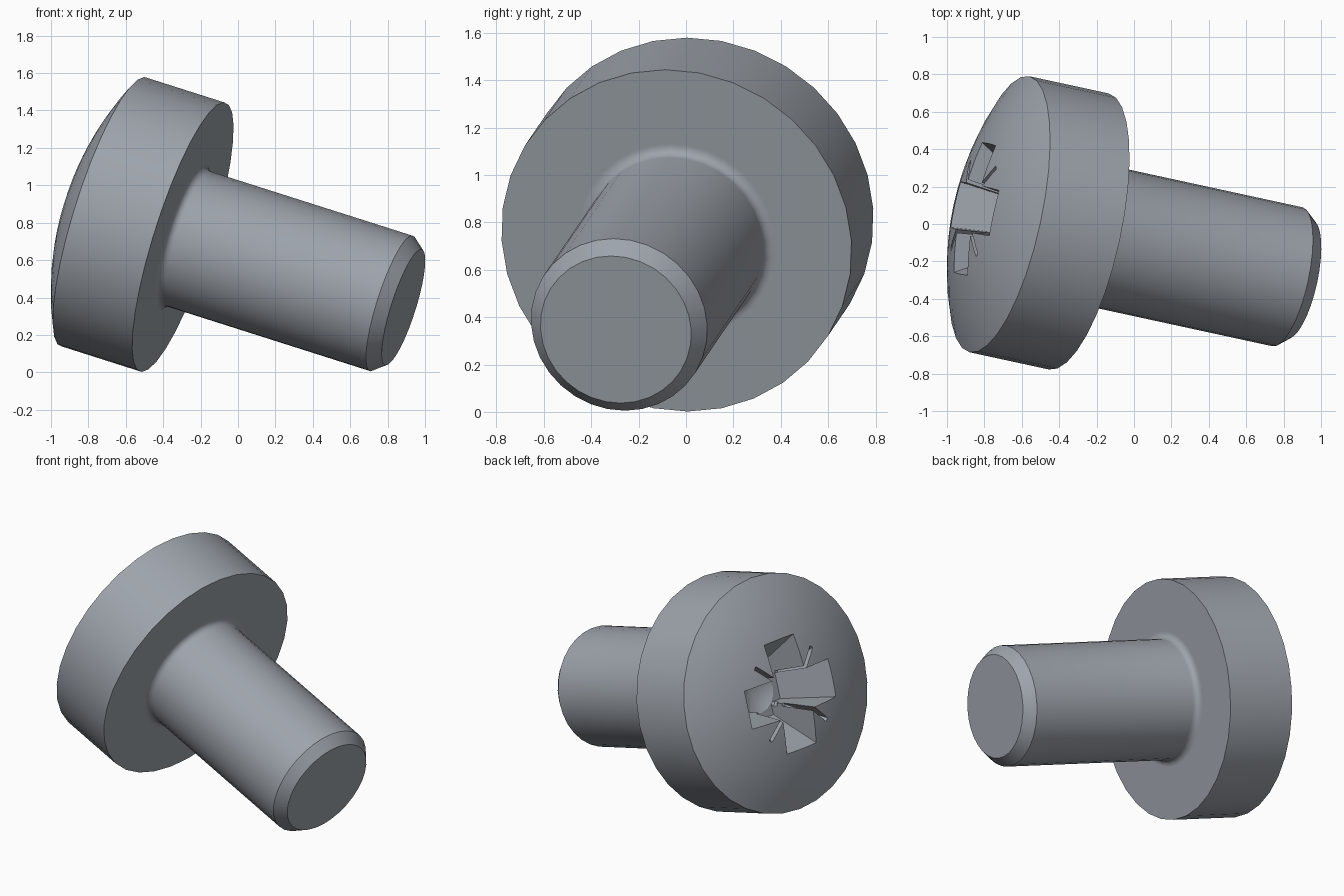
import bpy, bmesh, math
from mathutils import Matrix, Vector

cube = bpy.data.objects.get("Cube")
if cube:
    bpy.data.objects.remove(cube, do_unlink=True)

steel = bpy.data.materials.new("steel_grey")
steel.use_nodes = True
steel.diffuse_color = (0.34, 0.37, 0.41, 1)
steel.node_tree.nodes["Principled BSDF"].inputs["Base Color"].default_value = steel.diffuse_color

# Dimensions along the screw's own axis, with the underside of the head at zero
HEAD_R, HEAD_H, DOME_H = 0.755, 0.455, 0.185
SHAFT_R, SHAFT_L, FILLET = 0.38, 1.195, 0.04
TIP_R, TIP_L = 0.325, 1.264
APEX = HEAD_H + DOME_H


def finish(bm, name):
    bmesh.ops.recalc_face_normals(bm, faces=bm.faces)
    mesh = bpy.data.meshes.new(name)
    bm.to_mesh(mesh)
    bm.free()
    obj = bpy.data.objects.new(name, mesh)
    bpy.context.collection.objects.link(obj)
    mesh.materials.append(steel)
    return obj


def lathe(name, profile, sides):
    bm = bmesh.new()
    verts = [bm.verts.new((r, 0, z)) for r, z in profile]
    edges = [bm.edges.new(pair) for pair in zip(verts, verts[1:])]
    bmesh.ops.spin(bm, geom=verts + edges, axis=(0, 0, 1), cent=(0, 0, 0),
                   angle=math.tau, steps=sides)
    bmesh.ops.remove_doubles(bm, verts=bm.verts, dist=1e-4)
    return finish(bm, name)


def tapered_bar(name, top, bottom, z_top, z_bottom, turn):
    """Bar across the axis; top and bottom are (half length, half width)."""
    bm = bmesh.new()
    bmesh.ops.create_cube(bm, size=2)
    for v in bm.verts:
        (a, b), z = (top, z_top) if v.co.z > 0 else (bottom, z_bottom)
        v.co = (v.co.x * a, v.co.y * b, z)
    bm.transform(Matrix.Rotation(turn, 4, "Z"))
    return finish(bm, name)


# Body: bevelled tip, shaft, small fillet, flat underside, rim and domed top
profile = [(0, -TIP_L), (TIP_R, -TIP_L), (SHAFT_R, -SHAFT_L)]
for i in range(5):
    a = i / 4 * math.pi / 2
    profile.append((SHAFT_R + FILLET * (1 - math.cos(a)), -FILLET * (1 - math.sin(a))))
profile += [(SHAFT_R + FILLET * 1.2, 0), (HEAD_R, 0)]
ball = (DOME_H ** 2 + HEAD_R ** 2) / (2 * DOME_H)
spread = math.asin(HEAD_R / ball)
for i in range(9):
    a = spread * (1 - i / 8)
    profile.append((ball * math.sin(a), APEX - ball * (1 - math.cos(a))))
screw = lathe("screw_body", profile, 32)

# Driver recess: two wide tapering bars, two thin diagonal bars, pointed bottom
top_z, floor_z = APEX + 0.05, APEX - 0.36
quarter = math.pi / 2
cutters = [tapered_bar("recess_arm", (0.41, 0.134), (0.17, 0.09), top_z, floor_z, k * quarter)
           for k in range(2)]
cutters += [tapered_bar("recess_rib", (0.40, 0.013), (0.17, 0.011), top_z, APEX - 0.27,
                        (k + 0.5) * quarter) for k in range(2)]
cutters.append(lathe("recess_point", [(0, floor_z - 0.07), (0.15, floor_z + 0.01),
                                      (0.15, floor_z + 0.05), (0, floor_z + 0.05)], 16))

bpy.context.view_layer.objects.active = screw
for cutter in cutters:
    cutter.hide_render = True
    mod = screw.modifiers.new("recess", "BOOLEAN")
    mod.operation, mod.solver, mod.object = "DIFFERENCE", "EXACT", cutter
    bpy.ops.object.modifier_apply(modifier=mod.name)
    bpy.data.objects.remove(cutter, do_unlink=True)

# Lean the screw so that it rests on its head rim and shaft tip
up = Vector((-1, 0.217, 0.318)).normalized()
side = (Vector((0, 0, 1)) - up * up.z).normalized()
lean = Matrix((side, up.cross(side), up)).transposed().to_4x4()
screw.data.transform(Matrix.Translation((-0.295, -0.04, 0.723)) @ lean)

bpy.ops.object.select_all(action="DESELECT")
screw.select_set(True)
bpy.ops.object.shade_smooth_by_angle(angle=math.radians(28))
